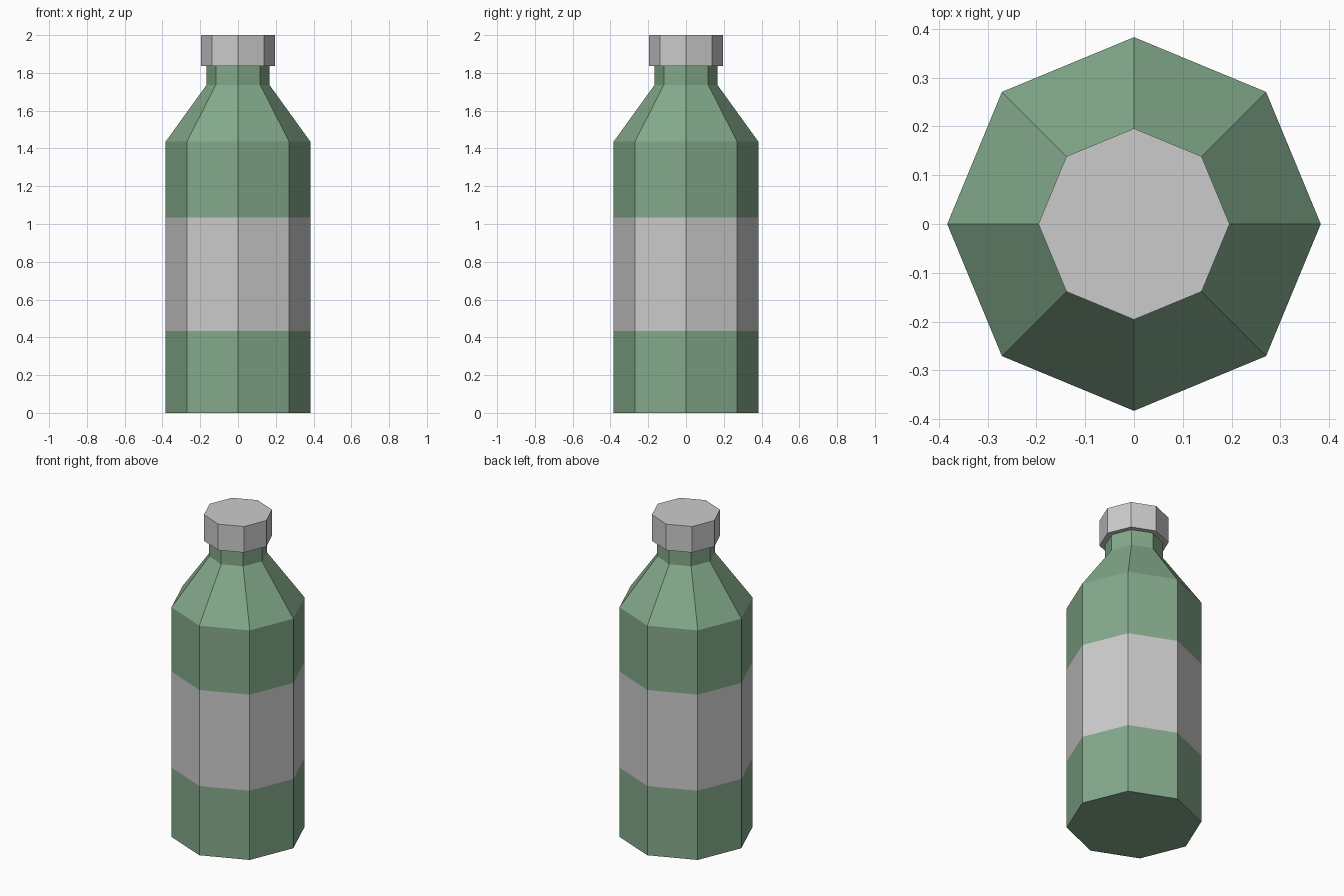
import bpy, bmesh
from math import cos, sin, pi

if "Cube" in bpy.data.objects:
    bpy.data.objects.remove(bpy.data.objects["Cube"])

SIDES = 8
green = bpy.data.materials.new("green_glass")
green.diffuse_color = (0.23, 0.40, 0.26, 1)
green.use_nodes = True
green.node_tree.nodes["Principled BSDF"].inputs["Base Color"].default_value = green.diffuse_color


def lathe(name, profile, close_bottom=False, close_top=False, material=None):
    """Octagonal turned part from (radius, height) points, bottom to top."""
    bm = bmesh.new()
    rings = [[bm.verts.new((r * cos(2 * pi * i / SIDES), r * sin(2 * pi * i / SIDES), z))
              for i in range(SIDES)] for r, z in profile]
    for a, b in zip(rings, rings[1:]):
        for i in range(SIDES):
            j = (i + 1) % SIDES
            bm.faces.new((a[i], a[j], b[j], b[i]))
    if close_bottom:
        bm.faces.new(rings[0][::-1])
    if close_top:
        bm.faces.new(rings[-1])
    mesh = bpy.data.meshes.new(name)
    bm.to_mesh(mesh)
    bm.free()
    if material:
        mesh.materials.append(material)
    obj = bpy.data.objects.new(name, mesh)
    bpy.context.collection.objects.link(obj)
    return obj


BODY, NECK, CAP = 0.383, 0.166, 0.196

# Base of the bottle, below the label
lathe("bottle_base", [(BODY, 0), (BODY, 0.433)], close_bottom=True, material=green)
# Label band, flush with the body
lathe("label", [(BODY, 0.433), (BODY, 1.034)])
# Upper body, sloping shoulder and neck
lathe("bottle_shoulder_and_neck",
      [(BODY, 1.034), (BODY, 1.436), (NECK, 1.737), (NECK, 1.837)], material=green)
# Screw cap with an overhanging rim
lathe("cap", [(NECK, 1.837), (CAP, 1.837), (CAP, 2.0)], close_top=True)
